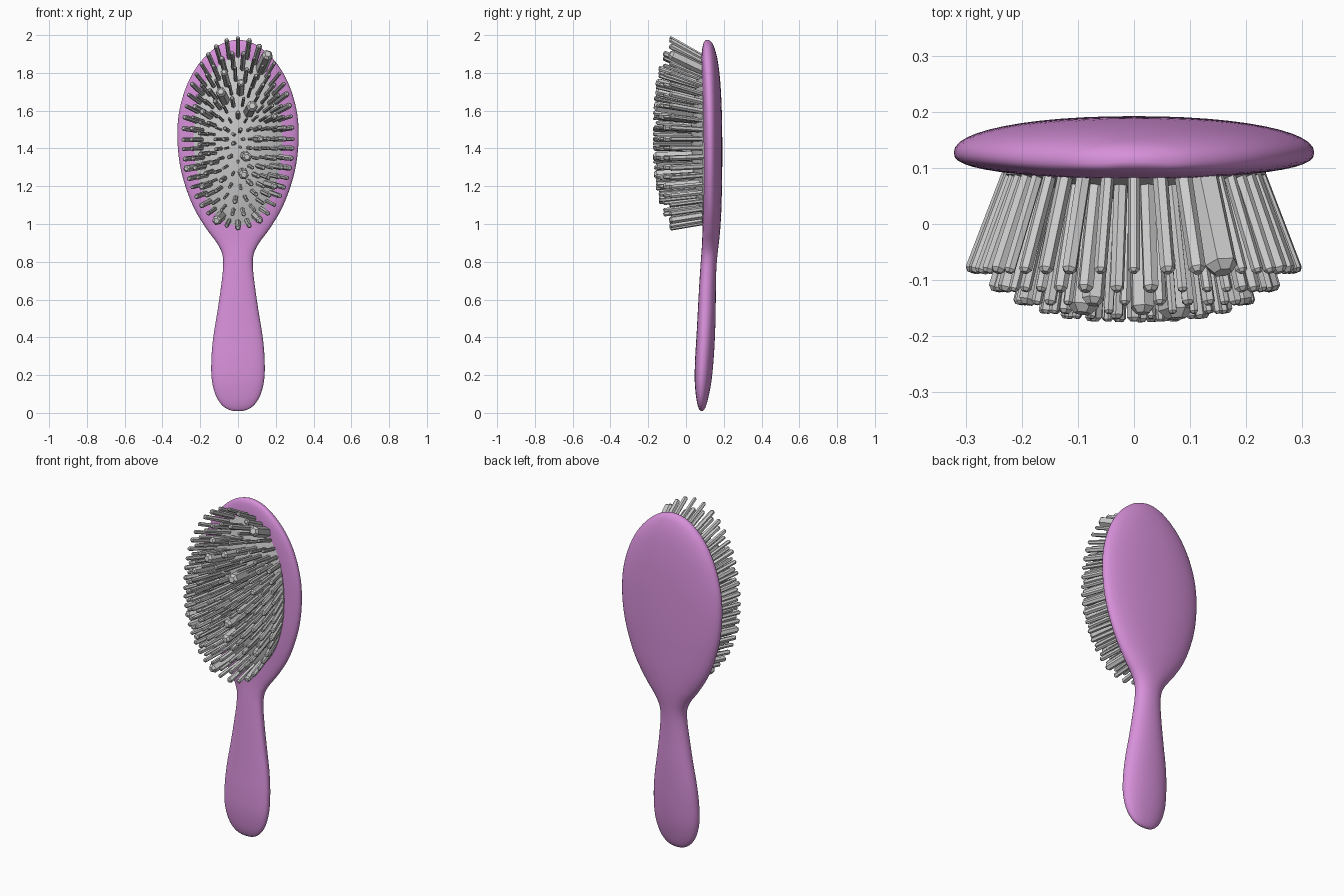
import bpy, bmesh, math, random
from mathutils import Vector

if "Cube" in bpy.data.objects:
    bpy.data.objects.remove(bpy.data.objects["Cube"])

random.seed(4)


def finish(bm, name, smooth_angle=None, color=None):
    bmesh.ops.recalc_face_normals(bm, faces=bm.faces)
    me = bpy.data.meshes.new(name)
    bm.to_mesh(me)
    bm.free()
    ob = bpy.data.objects.new(name, me)
    bpy.context.collection.objects.link(ob)
    if smooth_angle:
        bpy.ops.object.select_all(action='DESELECT')
        bpy.context.view_layer.objects.active = ob
        ob.select_set(True)
        bpy.ops.object.shade_smooth_by_angle(angle=math.radians(smooth_angle))
    if color:
        mat = bpy.data.materials.new(name)
        mat.diffuse_color = color
        mat.use_nodes = True
        mat.node_tree.nodes["Principled BSDF"].inputs["Base Color"].default_value = mat.diffuse_color
        me.materials.append(mat)
    return ob


def loft(bm, rings):
    """Skin closed rings of points, capping both ends."""
    vs = [[bm.verts.new(p) for p in r] for r in rings]
    n = len(vs[0])
    for a, b in zip(vs, vs[1:]):
        for i in range(n):
            j = (i + 1) % n
            bm.faces.new((a[i], a[j], b[j], b[i]))
    bm.faces.new(vs[0][::-1])
    bm.faces.new(vs[-1])


def spline(p0, p1, p2, p3, t):
    return [0.5 * (2 * b + (c - a) * t + (2 * a - 5 * b + 4 * c - d) * t * t
                   + (3 * b - a - 3 * c + d) * t ** 3)
            for a, b, c, d in zip(p0, p1, p2, p3)]


# Body: stations of height, half width, front y, back y
ST = [(0.008, 0.0, 0.083, 0.083), (0.025, 0.065, 0.067, 0.101),
      (0.08, 0.112, 0.054, 0.118), (0.17, 0.138, 0.046, 0.135),
      (0.28, 0.141, 0.048, 0.146), (0.40, 0.131, 0.055, 0.153),
      (0.53, 0.110, 0.062, 0.157), (0.66, 0.091, 0.069, 0.158),
      (0.77, 0.079, 0.076, 0.161), (0.84, 0.083, 0.081, 0.167),
      (0.90, 0.112, 0.085, 0.174), (0.97, 0.164, 0.087, 0.181),
      (1.07, 0.226, 0.088, 0.187), (1.18, 0.272, 0.087, 0.190),
      (1.31, 0.307, 0.086, 0.192), (1.45, 0.321, 0.085, 0.192),
      (1.58, 0.314, 0.083, 0.190), (1.70, 0.284, 0.081, 0.185),
      (1.80, 0.239, 0.080, 0.177), (1.88, 0.180, 0.081, 0.165),
      (1.94, 0.110, 0.088, 0.148), (1.967, 0.050, 0.098, 0.131),
      (1.975, 0.0, 0.113, 0.113)]


def mirrored(s):
    return (s[0], -s[1], s[3], s[2])


pts = [mirrored(ST[1])] + ST + [mirrored(ST[-2])]
N = 48
rings = []
for k in range(len(ST) - 1):
    for q in range(4):
        if k == 0 and q == 0:
            continue
        z, w, yf, yb = spline(*pts[k:k + 4], q / 4)
        yc = yf + 0.4 * (yb - yf)
        ring = []
        for i in range(N):
            a = 2 * math.pi * i / N
            c, s = math.cos(a), math.sin(a)
            e = 2 / 2.15 if s > 0 else 2 / 2.6
            x = w * math.copysign(abs(c) ** e, c)
            h = (yb - yc) if s > 0 else (yc - yf)
            ring.append((x, yc + h * math.copysign(abs(s) ** e, s), z))
        rings.append(ring)
bm = bmesh.new()
loft(bm, rings)
finish(bm, "brush_body", 60, (0.68, 0.28, 0.70, 1))

# Domed cushion on the front of the head
CZ, RX, RZ = 1.45, 0.235, 0.46


def cushion_point(s, a):
    return Vector((RX * s * math.cos(a), 0.088 - 0.062 * (1 - s * s),
                   CZ + RZ * s * math.sin(a)))


bm = bmesh.new()
rings = [[cushion_point(1, 2 * math.pi * i / 48) + Vector((0, 0.03, 0)) for i in range(48)]]
for k in range(10):
    rings.append([cushion_point(1 - k / 10, 2 * math.pi * i / 48) for i in range(48)])
loft(bm, rings)
finish(bm, "cushion", 50)

# Bristles: hexagonal pins fanning outwards, with a few thick ones
THICK = [(0.165, 1.92, 0.030), (-0.085, 1.73, 0.028), (0.055, 1.62, 0.031),
         (0.06, 1.36, 0.027), (0.03, 1.23, 0.027), (-0.125, 1.04, 0.026),
         (0.12, 1.04, 0.020), (0.015, 1.72, 0.022), (-0.08, 1.83, 0.020),
         (0.18, 1.21, 0.020), (-0.26, 1.31, 0.020), (0.19, 1.6, 0.018),
         (0.14, 1.48, 0.018), (-0.2, 1.62, 0.018), (-0.17, 1.2, 0.018)]


def add_bristle(bm, base, tip, r):
    d = (tip - base).normalized()
    u = d.cross(Vector((0, 0, 1))).normalized()
    v = d.cross(u)
    turn = random.uniform(0, 1)
    rings = []
    for p, rad in ((base - d * 0.015, r), (tip - d * r * 0.5, r), (tip, r * 0.55)):
        rings.append([p + rad * (math.cos(turn + i * math.pi / 3) * u
                                 + math.sin(turn + i * math.pi / 3) * v) for i in range(6)])
    loft(bm, rings)


pins = []
for s in (0.96, 0.82, 0.68, 0.54, 0.40, 0.25, 0.10):
    n = max(4, round(46 * s))
    # even spacing along the ellipse
    fine = [2 * math.pi * i / 720 for i in range(720)]
    steps = [math.hypot(RX * math.sin(a), RZ * math.cos(a)) for a in fine]
    total, run, nxt = sum(steps), 0, 0
    for a, st in zip(fine, steps):
        if run >= nxt * total / n and nxt < n:
            base = cushion_point(s, a)
            v = s * math.sin(a)
            dz = (0.10 if v > 0 else 0.03) * v
            tip = Vector((base.x * 1.29, -0.175 + 0.10 * s ** 3, base.z + dz))
            pins.append([base, tip, random.choice((0.007, 0.008, 0.010, 0.012))
                         + 0.004 * s * s])
            nxt += 1
        run += st
for x, z, r in THICK:
    near = min(pins, key=lambda p: (p[1].x - x) ** 2 + (p[1].z - z) ** 2)
    near[2] = r
bm = bmesh.new()
for base, tip, r in pins:
    add_bristle(bm, base, tip, r)
finish(bm, "bristles")
